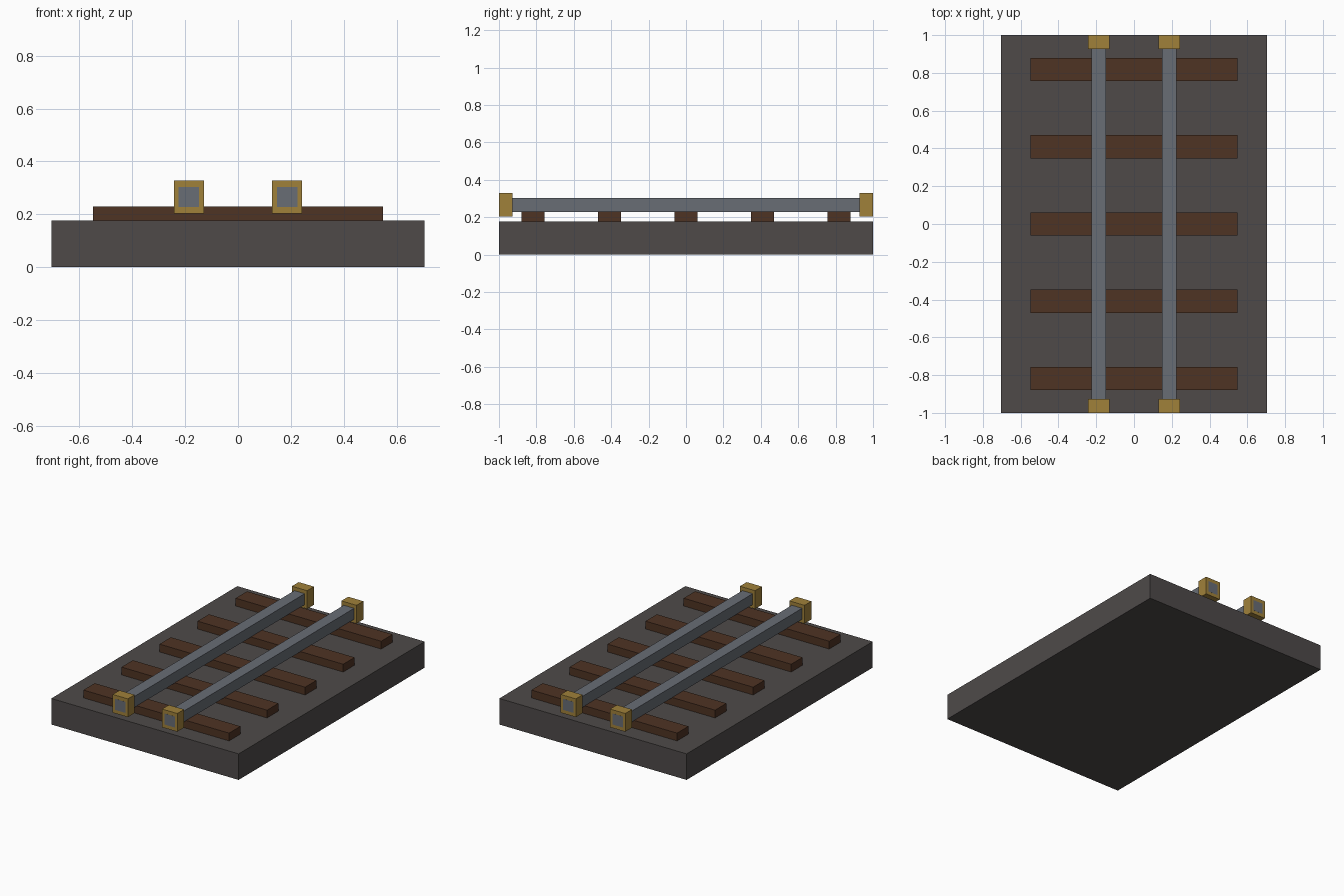
import bpy

if "Cube" in bpy.data.objects:
    bpy.data.objects.remove(bpy.data.objects["Cube"])


def material(name, rgb):
    m = bpy.data.materials.new(name)
    # convert 0-255 display colour to linear
    lin = [((c / 255 + 0.055) / 1.055) ** 2.4 for c in rgb]
    m.diffuse_color = (*lin, 1)
    m.use_nodes = True
    m.node_tree.nodes["Principled BSDF"].inputs["Base Color"].default_value = m.diffuse_color
    return m


ballast = material("dark ballast", (78, 74, 73))
wood = material("brown wood", (78, 51, 35))
steel = material("grey steel", (104, 109, 117))
brass = material("brass", (160, 129, 58))


def box(name, low, high, mat):
    bpy.ops.mesh.primitive_cube_add(size=1)
    ob = bpy.context.object
    ob.name = name
    ob.location = [(a + b) / 2 for a, b in zip(low, high)]
    ob.scale = [b - a for a, b in zip(low, high)]
    bpy.ops.object.transform_apply(location=True, rotation=False, scale=True)
    ob.data.materials.append(mat)
    return ob


# track bed
box("track_bed", (-0.705, -1, 0), (0.705, 1, 0.177), ballast)

# wooden sleepers across the bed
for i in range(5):
    y = (i - 2) * 0.409
    box(f"sleeper_{i + 1}", (-0.548, y - 0.061, 0.177),
        (0.548, y + 0.061, 0.23), wood)

# two rails, each with a brass collar at both ends
for side, x in (("left", -0.186), ("right", 0.186)):
    # rail ends sit just proud of the collars
    box(f"{side}_rail", (x - 0.039, -1.0005, 0.228),
        (x + 0.039, 1.0005, 0.303), steel)
    for end, y in (("front", -0.9635), ("back", 0.9635)):
        box(f"{side}_{end}_collar", (x - 0.057, y - 0.0365, 0.204),
            (x + 0.057, y + 0.0365, 0.328), brass)
